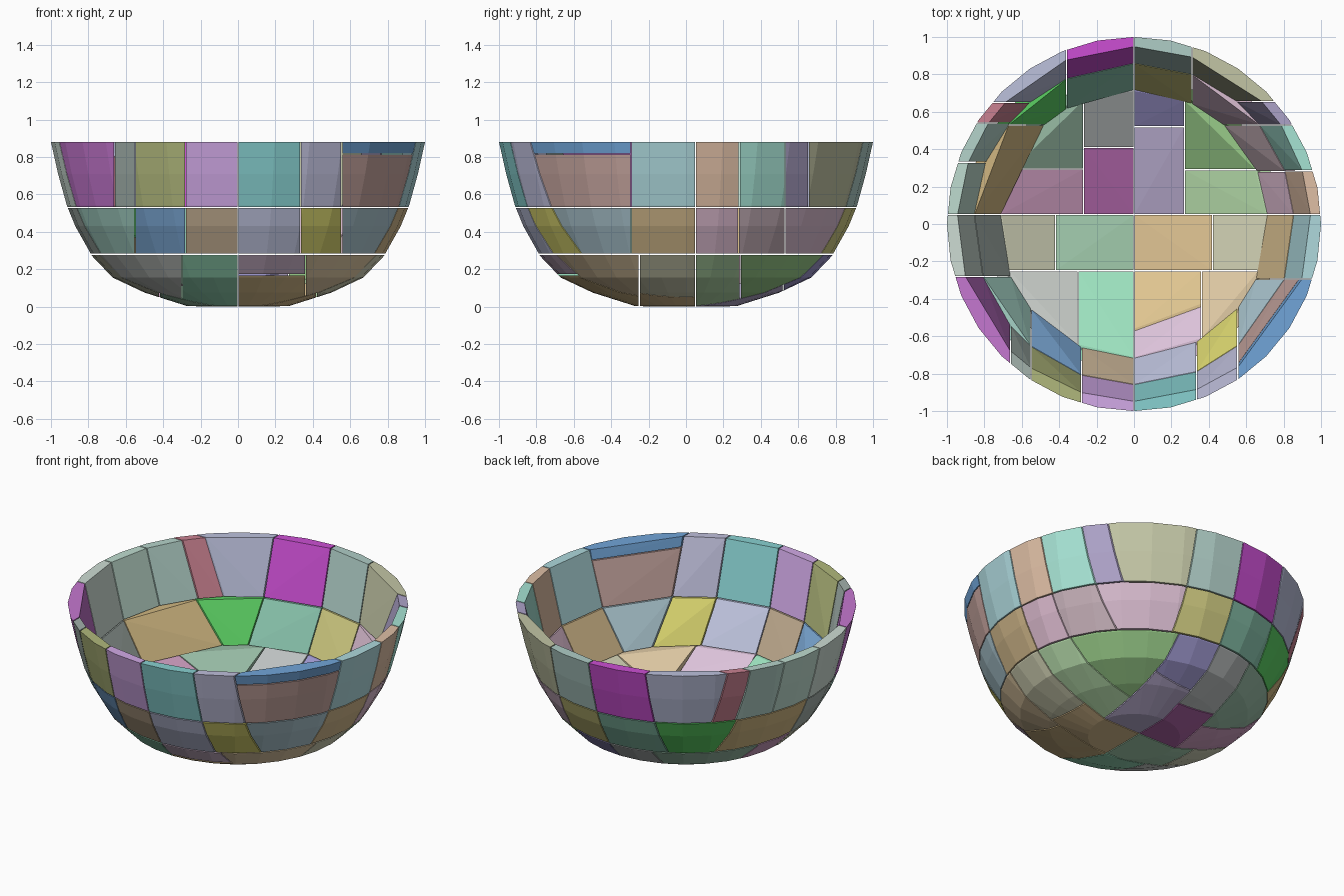
import bpy, bmesh
from math import tau, radians
from mathutils import Vector

if "Cube" in bpy.data.objects:
    bpy.data.objects.remove(bpy.data.objects["Cube"])

N = 2.0     # open side of a cell
GAP = 0.003

# Bowl cross-section (radius, height): outside going up, inside coming down
OUTER = [(0, 0), (.27, .002), (.5, .075), (.67, .155), (.78, .27), (.87, .43),
         (.915, .54), (.962, .71), (1, .88)]
INNER = [(.948, .88), (.91, .71), (.862, .54), (.815, .43), (.725, .29), (.63, .2),
         (.48, .13), (.25, .06), (0, .05)]

# Cells cut out of the bowl: colour, x range, y range, z range
RIM = [
    ("8f2fa0", -N, -.66, -N, -.28), ("5c7068", -.66, -.55, -N, -.3),
    ("6f7a33", -.55, -.28, -N, 0), ("a466cc", -.28, 0, -N, 0),
    ("3fa3a3", 0, .335, -N, 0), ("8585b5", .335, .555, -N, 0),
    ("6cb0b8", 0, N, -.295, .05), ("bb8460", 0, N, .05, .285),
    ("62c4a8", 0, N, .285, .53), ("6a5c92", 0, N, .53, .655),
    ("8a8f60", .31, N, .655, N), ("6d9c90", 0, .31, 0, N),
    ("9a14a8", -.36, 0, 0, N), ("8088b8", -N, -.36, .65, N),
    ("963848", -N, 0, .54, .65), ("76a898", -N, 0, .33, .54),
    ("85b8a0", -N, 0, .05, .33), ("9cb8a8", -N, 0, -.28, .05),
]
WALL = [
    ("60a590", -N, -.55, -N, -.28), ("3263a8", -.55, -.28, -N, 0),
    ("8a6b48", -.28, 0, -N, 0), ("8890c0", 0, .335, -N, 0),
    ("b0a828", .335, .555, -N, 0), ("6890a0", .555, N, -N, -.295),
    ("a07840", 0, N, -.295, .05), ("b47c9c", 0, N, .05, .28),
    ("8c6c78", 0, N, .28, .53), ("b080a0", .31, N, .53, N),
    ("a09838", 0, .31, 0, N), ("3f8a68", -.36, 0, 0, N),
    ("1ba020", -N, -.36, .53, N), ("a07838", -N, 0, .05, .53),
    ("607068", -N, 0, -.28, .05),
]
FLOOR = [
    ("a8ac80", -N, -.42, -.25, .05), ("60a070", -.42, 0, -.25, .05),
    ("b88848", 0, .42, -.25, .05), ("a8a878", .42, N, -.25, .05),
    ("a8b0a8", -N, -.3, -N, -.25), ("58c888", -.3, 0, -N, -.25),
    ("c09860", .36, N, -N, -.25), ("a05888", -N, -.27, .05, .295),
    ("6a2060", -.27, 0, .05, .41), ("7c6aa0", 0, .27, .05, .52),
    ("78b868", .27, N, .05, .29), ("50983f", .27, N, .29, N),
    ("5850a0", 0, .27, .52, N), ("808888", -.27, 0, .41, N),
    ("508060", -N, -.27, .295, N),
]
# Cells that are also split in height
SPLIT = [
    ("rim_corner_top", "2a60b0", .555, N, -N, -.295, .815, N),
    ("rim_corner_lower", "906058", .555, N, -N, -.295, .53, .815),
    ("floor_front_lower", "c09048", 0, .36, -N, -.25, -N, .17),
    ("floor_front_upper", "b488b0", 0, .36, -N, -.25, .17, .28),
]


def make_bowl():
    bm = bmesh.new()
    verts = [bm.verts.new((r, 0, z)) for r, z in OUTER + INNER]
    edges = [bm.edges.new(p) for p in zip(verts, verts[1:])]
    bmesh.ops.spin(bm, geom=verts + edges, cent=(0, 0, 0), axis=(0, 0, 1),
                   angle=tau, steps=32, use_merge=True)
    bmesh.ops.remove_doubles(bm, verts=bm.verts[:], dist=1e-5)
    return bm


def piece(name, colour, x0, x1, y0, y1, z0, z1):
    """Cut one box-shaped cell from the bowl and wrap it in its convex hull."""
    bm = bowl.copy()
    for axis, (lo, hi) in enumerate(((x0, x1), (y0, y1), (z0, z1))):
        for limit, sign in ((lo + GAP, -1), (hi - GAP, 1)):
            co, no = Vector((0, 0, 0)), Vector((0, 0, 0))
            co[axis], no[axis] = limit, sign
            bmesh.ops.bisect_plane(bm, geom=bm.verts[:] + bm.edges[:] + bm.faces[:],
                                   plane_co=co, plane_no=no, clear_outer=True)
    hull = bmesh.new()
    for v in bm.verts:
        hull.verts.new(v.co)
    bm.free()
    bmesh.ops.remove_doubles(hull, verts=hull.verts[:], dist=0.001)
    bmesh.ops.convex_hull(hull, input=hull.verts[:])
    bmesh.ops.delete(hull, geom=[v for v in hull.verts if not v.link_faces], context='VERTS')
    bmesh.ops.dissolve_limit(hull, angle_limit=radians(1), verts=hull.verts[:],
                             edges=hull.edges[:])
    bmesh.ops.recalc_face_normals(hull, faces=hull.faces[:])
    mesh = bpy.data.meshes.new(name)
    hull.to_mesh(mesh)
    hull.free()
    mat = bpy.data.materials.new(name)
    mat.diffuse_color = [int(colour[i:i + 2], 16) / 255 for i in (0, 2, 4)] + [1]
    mat.use_nodes = True
    mat.node_tree.nodes["Principled BSDF"].inputs["Base Color"].default_value = mat.diffuse_color
    mesh.materials.append(mat)
    bpy.context.collection.objects.link(bpy.data.objects.new(name, mesh))


bowl = make_bowl()
# Three courses of panels: rim, wall and floor
for label, cells, z0, z1 in (("rim_panel", RIM, .53, N), ("wall_panel", WALL, .28, .53),
                             ("floor_panel", FLOOR, -N, .28)):
    for i, (colour, *box) in enumerate(cells, 1):
        piece(f"{label}_{i}", colour, *box, z0, z1)
for args in SPLIT:
    piece(*args)
bowl.free()
